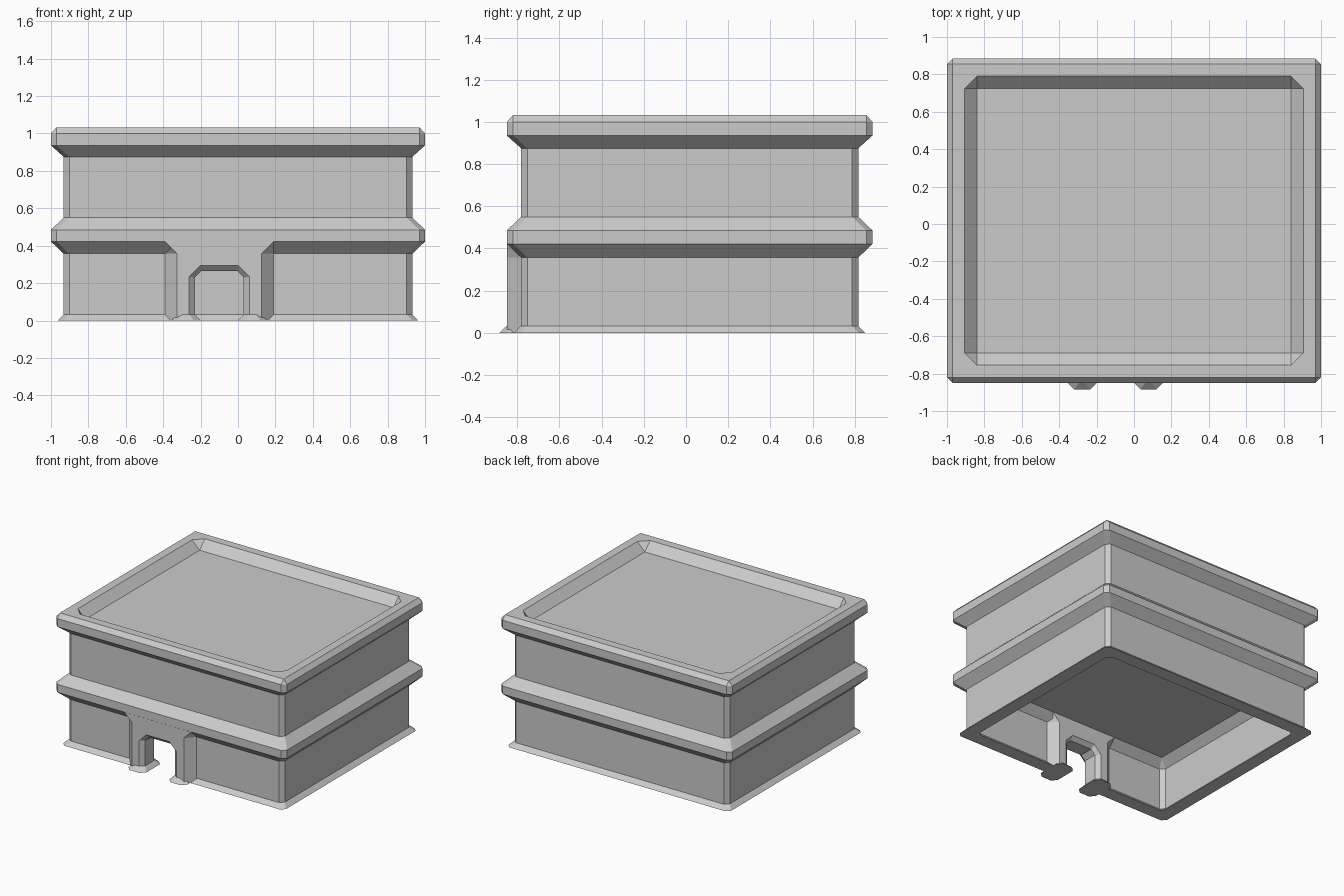
import bpy, bmesh

if "Cube" in bpy.data.objects:
    bpy.data.objects.remove(bpy.data.objects["Cube"])

grey = bpy.data.materials.new("light_grey")
grey.diffuse_color = (0.6, 0.6, 0.6, 1)
grey.use_nodes = True
grey.node_tree.nodes["Principled BSDF"].inputs["Base Color"].default_value = grey.diffuse_color

CY = 0.0175      # middle of the building in y (feet stick out in front)
DOOR_X = -0.1    # middle of the doorway


def loft(name, rings):
    """Closed solid skinned through rings of equal point count."""
    bm = bmesh.new()
    loops = [[bm.verts.new(p) for p in ring] for ring in rings]
    n = len(loops[0])
    for a, b in zip(loops, loops[1:]):
        for i in range(n):
            bm.faces.new((a[i], a[(i + 1) % n], b[(i + 1) % n], b[i]))
    bm.faces.new(loops[0][::-1])
    bm.faces.new(loops[-1])
    bmesh.ops.remove_doubles(bm, verts=bm.verts, dist=1e-5)
    bmesh.ops.recalc_face_normals(bm, faces=bm.faces)
    me = bpy.data.meshes.new(name)
    bm.to_mesh(me)
    bm.free()
    me.materials.append(grey)
    ob = bpy.data.objects.new(name, me)
    bpy.context.collection.objects.link(ob)
    return ob


def octagon(cx, cy, hx, hy, c, z):
    """Rectangle in plan with corners cut by c."""
    pts = [(hx, -hy + c), (hx, hy - c), (hx - c, hy), (-hx + c, hy),
           (-hx, hy - c), (-hx, -hy + c), (-hx + c, -hy), (hx - c, -hy)]
    return [(cx + x, cy + y, z) for x, y in pts]


def cut(ob, cutter):
    mod = ob.modifiers.new("cut", 'BOOLEAN')
    mod.operation = 'DIFFERENCE'
    mod.solver = 'EXACT'
    mod.object = cutter
    bpy.context.view_layer.objects.active = ob
    bpy.ops.object.modifier_apply(modifier=mod.name)
    bpy.data.objects.remove(cutter)


# Building shell: ground floor ceiling, inside wall, outside wall, roof tray
profile = [  # half width in x, corner cut, height
    (0.83, 0.0, 0.42), (0.89, 0.03, 0.36), (0.89, 0.03, 0.033), (0.86, 0.03, 0.0),
    (0.965, 0.03, 0.0), (0.932, 0.03, 0.033), (0.932, 0.03, 0.357),
    (1.0, 0.03, 0.422), (1.0, 0.03, 0.485), (0.932, 0.03, 0.55),
    (0.932, 0.03, 0.875), (1.0, 0.03, 0.936), (1.0, 0.03, 1.0),
    (0.97, 0.0, 1.033), (0.905, 0.065, 1.033), (0.84, 0.0, 0.968)]
shell = loft("building_shell", [octagon(0, CY, h, h - 0.1325, c, z) for h, c, z in profile])

# Gap in the front wall that the door surround fills
cut(shell, loft("wall_gap_cutter",
                [octagon(DOOR_X, -0.8, 0.2, 0.2, 0.01, z) for z in (-0.1, 0.32)]))


# Door surround, flaring into the band above it
def surround(y, w):
    pts = [(-w, 0), (-w, 0.357), (-0.29, 0.4215), (0.29, 0.4215), (w, 0.357), (w, 0)]
    return [(DOOR_X + x, y, z) for x, z in pts]


frame = loft("door_surround", [surround(y, w) for y, w in
             ((-0.85, 0.225), (-0.783, 0.29), (-0.74, 0.29), (-0.68, 0.225))])


# Doorway with cut top corners and bevelled edges on both sides
def arch(y, w, h, c):
    pts = [(-w, -0.1), (-w, h - c), (-w + c, h), (w - c, h), (w, h - c), (w, -0.1)]
    return [(DOOR_X + x, y, z) for x, z in pts]


wide, narrow = (0.162, 0.295, 0.062), (0.13, 0.265, 0.035)
cut(frame, loft("doorway_cutter", [
    arch(-0.95, *wide), arch(-0.85, *wide), arch(-0.82, *narrow),
    arch(-0.71, *narrow), arch(-0.68, *wide), arch(-0.6, *wide)]))

# Flared feet of the two door posts
for side, label in ((-1, "left"), (1, "right")):
    x = DOOR_X + side * 0.1775
    loft(label + "_door_foot", [octagon(x, -0.765, 0.0775, 0.12, 0.035, 0.0),
                                octagon(x, -0.765, 0.0475, 0.085, 0.03, 0.033)])
